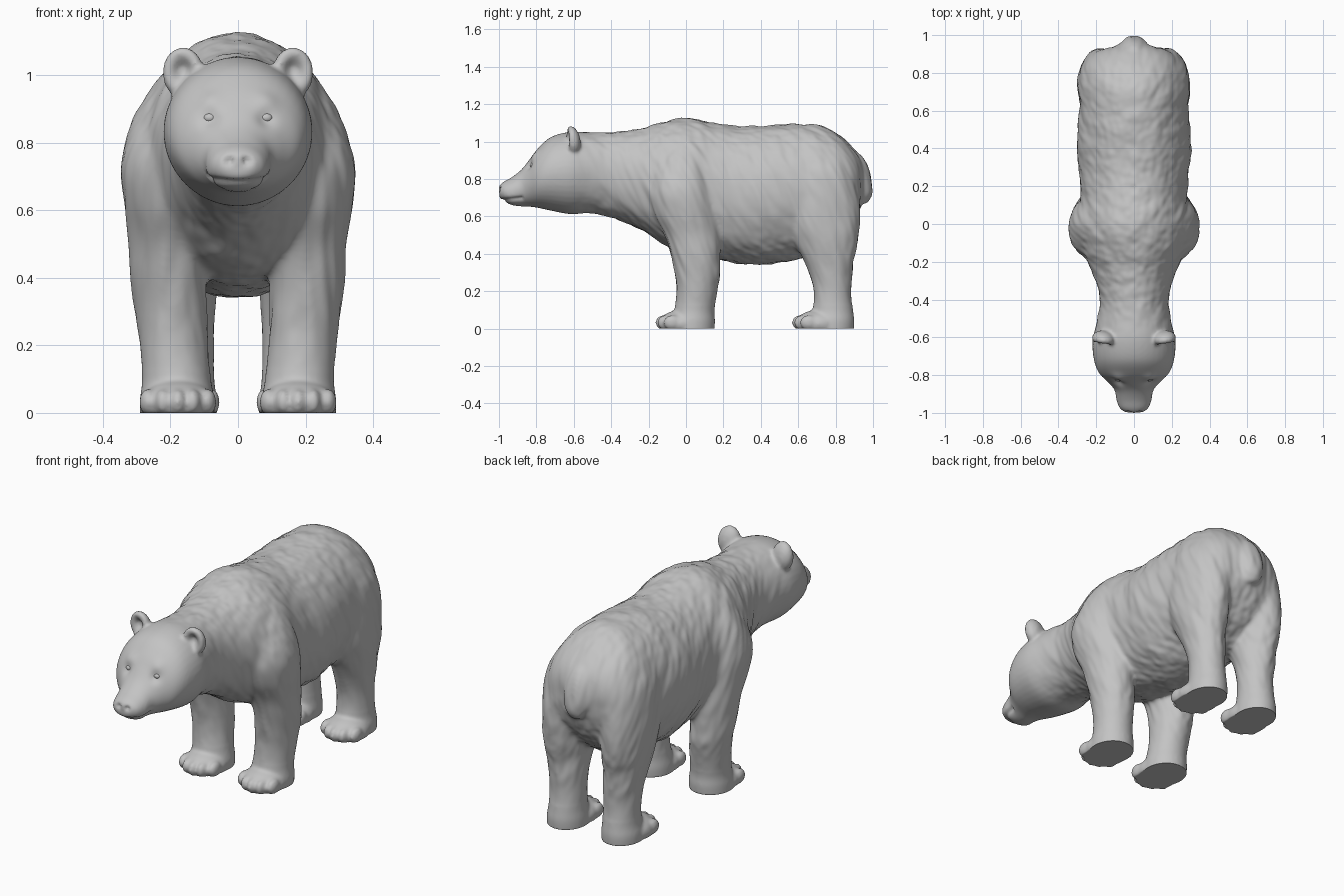
import bpy, bmesh, math
from mathutils import Matrix, Vector, noise

if "Cube" in bpy.data.objects:
    bpy.data.objects.remove(bpy.data.objects["Cube"])

fur = bpy.data.materials.new("grey_fur")
fur.diffuse_color = (0.55, 0.55, 0.55, 1)
fur.use_nodes = True
fur.node_tree.nodes["Principled BSDF"].inputs["Base Color"].default_value = fur.diffuse_color


def resample(rows, k=5):
    """Catmull-Rom interpolation between cross-section rows."""
    out = []
    for i in range(len(rows) - 1):
        a, b, c, d = (rows[max(i - 1, 0)], rows[i], rows[i + 1],
                      rows[min(i + 2, len(rows) - 1)])
        for s in range(k):
            t = s / k
            out.append([q + 0.5 * t * (r - p + t * (2*p - 5*q + 4*r - e + t * (3*(q - r) + e - p)))
                        for p, q, r, e in zip(a, b, c, d)])
    return out + [list(rows[-1])]


def loft(bm, rows, point, n=40):
    """Closed tube through rings; point(row, cos, sin) gives each vertex."""
    rings = []
    for row in resample(rows):
        angles = [2 * math.pi * j / n for j in range(n)]
        rings.append([bm.verts.new(point(row, math.cos(a), math.sin(a))) for a in angles])
    for r, s in zip(rings, rings[1:]):
        for j in range(n):
            bm.faces.new((r[j], r[(j + 1) % n], s[(j + 1) % n], s[j]))
    bm.faces.new(rings[0][::-1])
    bm.faces.new(rings[-1])


def ball(bm, loc, size, tilt=0.0, turn=0.0, scoop=0.0):
    """Ellipsoid, optionally hollowed on its front side."""
    verts = bmesh.ops.create_uvsphere(bm, u_segments=32, v_segments=20, radius=1)["verts"]
    for v in verts:
        if scoop and v.co.y < 0:
            v.co.y += scoop * math.exp(-(v.co.x**2 + (v.co.z - 0.15)**2) / 0.28)
    m = (Matrix.Translation(loc) @ Matrix.Rotation(turn, 4, 'Z') @
         Matrix.Rotation(tilt, 4, 'X') @ Matrix.Diagonal((*size, 1)))
    bmesh.ops.transform(bm, matrix=m, verts=verts)


def finish(name, bm):
    me = bpy.data.meshes.new(name)
    bm.to_mesh(me)
    bm.free()
    me.materials.append(fur)
    ob = bpy.data.objects.new(name, me)
    bpy.context.collection.objects.link(ob)
    bpy.context.view_layer.objects.active = ob
    return ob


bm = bmesh.new()

# Nose-to-rump trunk: y, lowest z, highest z, half width
trunk = [
    (-0.998, .70, .765, .045), (-.975, .68, .785, .075), (-.93, .66, .81, .092),
    (-.88, .653, .85, .103), (-.84, .652, .90, .135), (-.79, .645, .965, .185),
    (-.72, .63, 1.025, .212), (-.62, .612, 1.052, .22), (-.52, .615, 1.05, .198),
    (-.42, .60, 1.05, .185), (-.32, .565, 1.058, .20), (-.22, .515, 1.075, .235),
    (-.12, .45, 1.108, .275), (0, .40, 1.125, .295), (.12, .375, 1.105, .285),
    (.25, .35, 1.085, .288), (.38, .338, 1.083, .303), (.50, .35, 1.093, .298),
    (.62, .375, 1.095, .288), (.73, .41, 1.08, .288), (.82, .47, 1.035, .272),
    (.88, .54, .98, .235), (.925, .62, .92, .17), (.945, .70, .86, .09)]
loft(bm, trunk, lambda r, c, s: (r[3] * c, r[0], (r[1] + r[2]) / 2 + (r[2] - r[1]) / 2 * s))

# Legs: z, x, y, x radius, y radius
front_leg = [
    (1.0, .14, .0, .085, .09), (.9, .175, -.01, .12, .14), (.75, .198, -.025, .147, .17),
    (.62, .203, -.005, .137, .17), (.5, .2, .035, .122, .15), (.4, .204, .05, .113, .133),
    (.3, .198, .062, .106, .124), (.2, .19, .058, .102, .11), (.1, .182, .045, .102, .107),
    (.04, .18, .035, .11, .12), (-.03, .18, .03, .11, .12)]
rear_leg = [
    (.95, .14, .70, .08, .12), (.85, .165, .72, .115, .17), (.7, .172, .725, .126, .20),
    (.55, .175, .735, .122, .195), (.45, .172, .75, .115, .165), (.38, .17, .76, .106, .137),
    (.3, .166, .775, .097, .117), (.2, .163, .783, .092, .101), (.1, .163, .785, .093, .108),
    (.04, .165, .78, .102, .12), (-.03, .165, .775, .102, .12)]
for side in (-1, 1):
    for leg, px, py in ((front_leg, .178, -.02), (rear_leg, .168, .71)):
        loft(bm, leg, lambda r, c, s: (side * (r[1] + r[3] * c), r[2] + r[4] * s, r[0]))
        # Paw pad and five toes
        ball(bm, (side * px, py, .025), (.112, .125, .075))
        for i in range(-2, 3):
            ball(bm, (side * px + i * .044, py - .098 + abs(i)**2 * .011, .032),
                 (.026, .046, .04))
    # Hollow ears
    ball(bm, (side * .162, -.61, 1.005), (.062, .045, .078), .15, side * .15, 1.2)

# Tail and nose pad
ball(bm, (0, .935, .80), (.075, .058, .14), .2)
ball(bm, (0, -.968, .745), (.055, .034, .034))

# Fuse everything into one skin
body = finish("bear_body", bm)
mod = body.modifiers.new("fuse", 'REMESH')
mod.mode = 'VOXEL'
mod.voxel_size = 0.009
bpy.ops.object.modifier_apply(modifier=mod.name)

bm = bmesh.new()
bm.from_mesh(body.data)
broad = [v for v in bm.verts if v.co.z > .13 and v.co.y > -.52]
for verts, count in ((bm.verts[:], 3), (broad, 14)):
    for _ in range(count):
        bmesh.ops.smooth_vert(bm, verts=verts, factor=.5, use_axis_x=True,
                              use_axis_y=True, use_axis_z=True)
bm.normal_update()

# Face sculpting: x, y, z, radius, push (mirrored)
dabs = [(.027, -1.0, .747, .012, -.016),   # nostrils
        (.083, -.84, .872, .028, -.013),   # eye sockets
        (.085, -.82, .925, .035, .009),    # brows
        (.06, -.93, .70, .035, .007)]      # lips
moves = []
for v in bm.verts:
    x, y, z = v.co
    push = 0.0
    if y < -.7:
        for dx, dy, dz, r, amount in dabs:
            d2 = (Vector((abs(x), y, z)) - Vector((dx, dy, dz))).length_squared
            push += amount * math.exp(-d2 / (r * r))
        if y < -.87:  # mouth line
            push -= .009 * math.exp(-((z - .682 - 2 * x * x) / .008)**2)
    # Fur locks, fading out on face and paws
    fade = min(max((y + .62) / .2, 0), 1) * min(max((z - .1) / .2, 0), 1)
    if fade:
        push += fade * (.006 * noise.noise(Vector((x * 12, y * 14 + z * 7, z * 4))) +
                        .004 * noise.noise(Vector((x * 30, y * 28 + z * 12, z * 7))))
    moves.append((v, v.normal * push))
for v, offset in moves:
    v.co += offset
    v.co.z = max(v.co.z, 0)  # flat soles
bm.to_mesh(body.data)
bm.free()
body.data.materials.clear()
body.data.materials.append(fur)
for p in body.data.polygons:
    p.material_index = 0
    p.use_smooth = True
body.data.update()
bpy.context.view_layer.update()

# Eyes set into the sockets
for side, name in ((-1, "right_eye"), (1, "left_eye")):
    hit, loc, _, _ = body.ray_cast((side * .083, -2, .873), (0, 1, 0))
    bm = bmesh.new()
    ball(bm, loc + Vector((0, .008, 0)), (.019, .014, .014))
    eye = finish(name, bm)
    for p in eye.data.polygons:
        p.use_smooth = True
